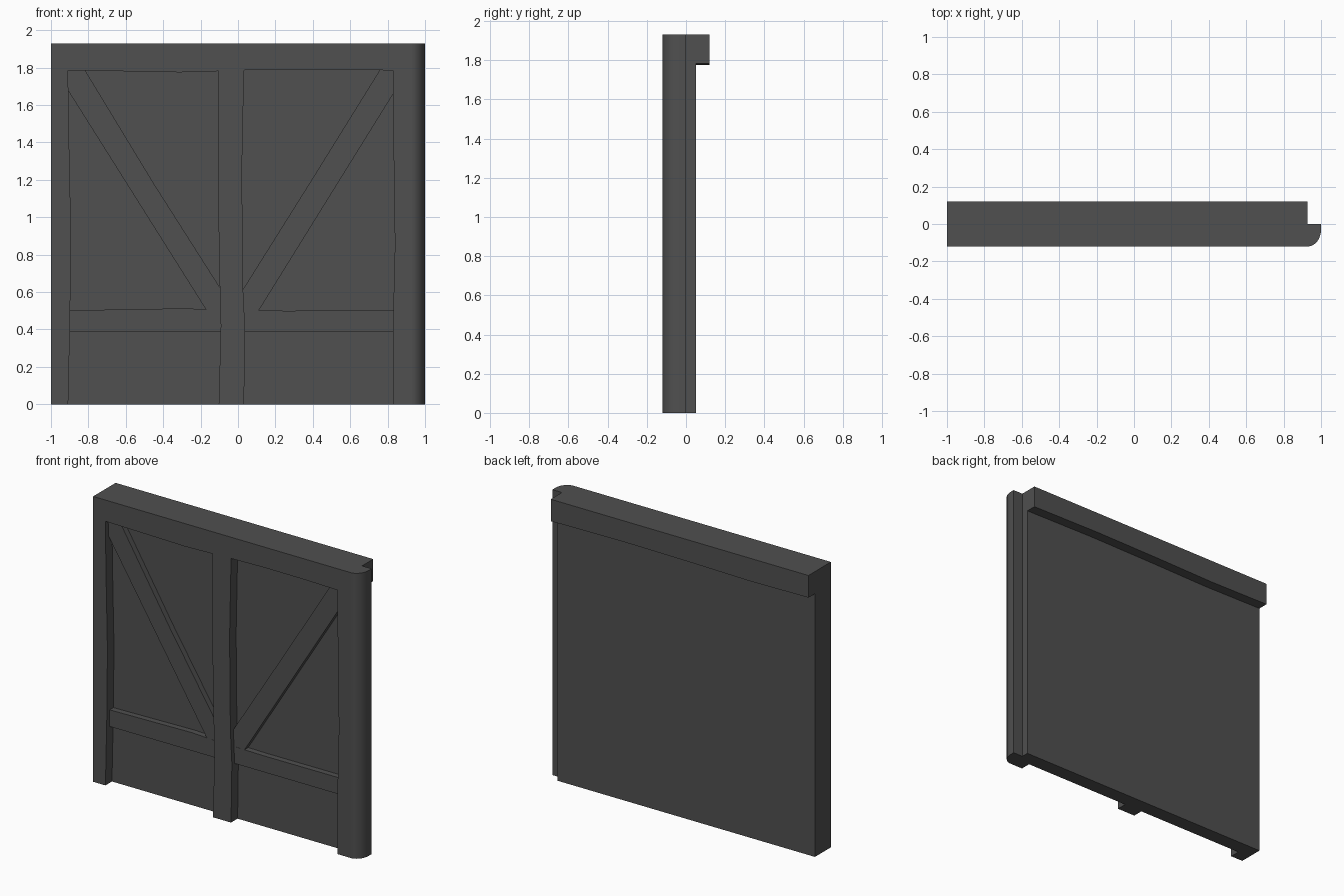
import bpy, bmesh, math

if "Cube" in bpy.data.objects:
    bpy.data.objects.remove(bpy.data.objects["Cube"])

H = 1.93          # wall height
FRONT, FACE, BACK = -0.12, -0.05, 0.05   # timber front, panel front, panel back
RIGHT = 0.928     # where the rounded corner starts

dark = bpy.data.materials.new("dark_timber")
dark.diffuse_color = (0.08, 0.08, 0.08, 1)
dark.use_nodes = True
dark.node_tree.nodes["Principled BSDF"].inputs["Base Color"].default_value = dark.diffuse_color


def prism(name, pts, a, b, axis='Y'):
    """Extrude a 2D outline from a to b along Y (points are x,z) or Z (points are x,y)."""
    place = (lambda p, t: (p[0], t, p[1])) if axis == 'Y' else (lambda p, t: (p[0], p[1], t))
    bm = bmesh.new()
    lo = [bm.verts.new(place(p, a)) for p in pts]
    hi = [bm.verts.new(place(p, b)) for p in pts]
    n = len(pts)
    bm.faces.new(lo)
    bm.faces.new(hi[::-1])
    for i in range(n):
        j = (i + 1) % n
        bm.faces.new((lo[i], hi[i], hi[j], lo[j]))
    bmesh.ops.recalc_face_normals(bm, faces=bm.faces)
    me = bpy.data.meshes.new(name)
    bm.to_mesh(me)
    bm.free()
    me.materials.append(dark)
    ob = bpy.data.objects.new(name, me)
    bpy.context.collection.objects.link(ob)
    return ob


def rect(x0, x1, z0, z1):
    return [(x0, z0), (x1, z0), (x1, z1), (x0, z1)]


# plaster panel
prism("wall_panel", rect(-1, RIGHT, 0, H), FACE, BACK)

# front timber frame: three posts and a top beam with hand-hewn inner edges
frame = [(-1, 0), (-0.908, 0), (-0.898, 0.45), (-0.893, 0.92), (-0.903, 1.4), (-0.909, 1.786),
         (-0.63, 1.781), (-0.31, 1.775), (-0.105, 1.781),
         (-0.108, 1.2), (-0.098, 0.65), (-0.092, 0.42), (-0.103, 0), (0.032, 0),
         (0.038, 0.4), (0.027, 0.62), (0.021, 1.25), (0.032, 1.786),
         (0.28, 1.791), (0.57, 1.79), (0.829, 1.785),
         (0.83, 1.5), (0.839, 0.85), (0.829, 0.45), (0.83, 0), (RIGHT, 0), (RIGHT, H), (-1, H)]
prism("timber_frame", frame, FRONT, FACE)

# rounded corner post
arc = [(RIGHT + (1 - RIGHT) * math.sin(t), -0.03 - 0.09 * math.cos(t))
       for t in (math.pi / 2 * i / 12 for i in range(13))]
post = prism("rounded_corner_post", arc + [(1, 0), (RIGHT, 0)], 0, H, 'Z')
bpy.context.view_layer.objects.active = post
post.select_set(True)
bpy.ops.object.shade_smooth_by_angle(angle=math.radians(30))
post.select_set(False)

# back ledge of the top beam
prism("back_beam", [(-1, 1.78), (-0.55, 1.775), (-0.1, 1.783), (0.4, 1.788), (RIGHT, 1.782),
                    (RIGHT, H), (-1, H)], BACK, 0.12)

# lower rails
prism("left_rail", [(-0.92, 0.39), (-0.08, 0.39), (-0.08, 0.503), (-0.28, 0.513), (-0.92, 0.502)],
      -0.09, FACE)
prism("right_rail", [(0.01, 0.39), (0.85, 0.39), (0.85, 0.502), (0.25, 0.5), (0.01, 0.504)],
      -0.09, FACE)

# diagonal braces
prism("left_brace", [(-0.92, 1.696), (-0.92, 1.8), (-0.826, 1.8), (-0.45, 1.18), (-0.09, 0.614),
                     (-0.09, 0.495), (-0.164, 0.495)], -0.089, FACE)
prism("right_brace", [(0.85, 1.692), (0.85, 1.8), (0.766, 1.8), (0.4, 1.21), (0.015, 0.596),
                      (0.015, 0.495), (0.107, 0.495)], -0.089, FACE)
